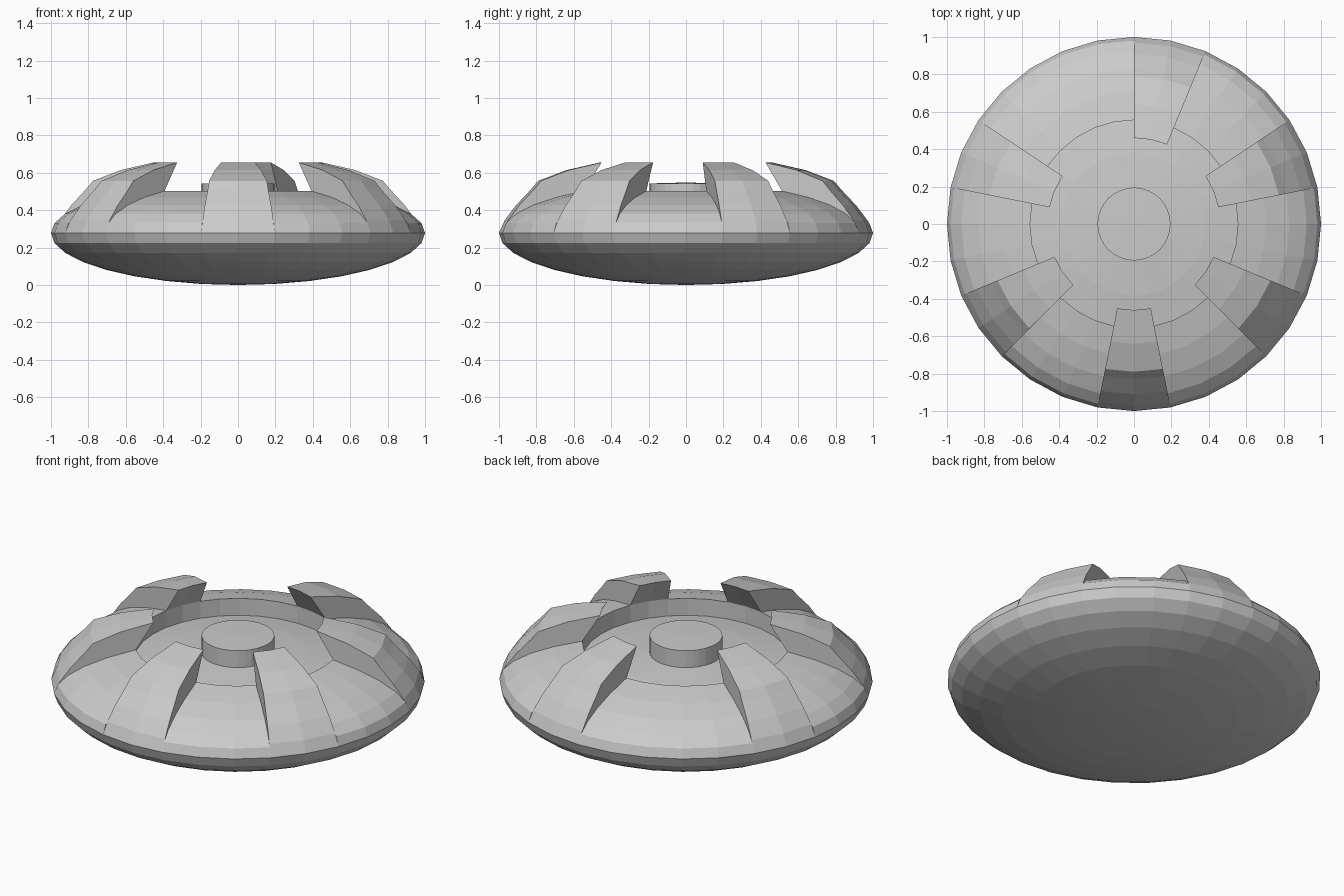
import bpy, bmesh
from math import sin, cos, pi

if "Cube" in bpy.data.objects:
    bpy.data.objects.remove(bpy.data.objects["Cube"])

SEG = 32
RIM = 0.278
H = 0.27
RIB_STARTS = [6, 1, 28, 23, 18, 13]          # each rib covers two segments
RIB_SEGS = {(s + k) % SEG for s in RIB_STARTS for k in (0, 1)}


def point(r, z, i):
    a = 2 * pi * i / SEG
    return (r * cos(a), r * sin(a), z)


def lat(k, h=H, drop=0.0):
    a = k * pi / 16
    return (cos(a), RIM + h * sin(a) - drop)


def lathe(bm, profile, segments):
    for i in segments:
        for (r0, z0), (r1, z1) in zip(profile, profile[1:]):
            pts = [point(r0, z0, i), point(r0, z0, i + 1)]
            if r1 > 1e-5:
                pts += [point(r1, z1, i + 1), point(r1, z1, i)]
            else:
                pts.append((0, 0, z1))
            bm.faces.new([bm.verts.new(p) for p in pts])


def finish(bm, name):
    bmesh.ops.remove_doubles(bm, verts=bm.verts, dist=1e-4)
    bmesh.ops.recalc_face_normals(bm, faces=bm.faces)
    me = bpy.data.meshes.new(name)
    bm.to_mesh(me)
    bm.free()
    ob = bpy.data.objects.new(name, me)
    bpy.context.collection.objects.link(ob)


slope = [lat(k) for k in range(6)]           # outer upper shell, rim to recess
bm = bmesh.new()

# Lower hull
lathe(bm, [lat(-k, RIM) for k in range(8)] + [(0, 0)], range(SEG))

# Upper shell between the ribs
lathe(bm, slope, [i for i in range(SEG) if i not in RIB_SEGS])

# Recess wall, domed floor and central hub
lathe(bm, [lat(5)] + [lat(k, H, 0.1) for k in (5, 6, 7)] + [lat(7), (0, RIM + H)],
      range(SEG))

# Raised ribs: stepped outer skin, overhanging inner end, flat radial sides
rib = [lat(0), (0.97, 0.345), (0.91, 0.425), (0.83, 0.51), (0.79, 0.557),
       (0.64, 0.614), (0.46, 0.655), lat(5)]
for s in RIB_STARTS:
    lathe(bm, rib, (s, s + 1))
    for i in (s, s + 2):
        outline = rib + slope[-2:0:-1]
        bm.faces.new([bm.verts.new(point(r, z, i)) for r, z in outline])

finish(bm, "saucer_hull")
